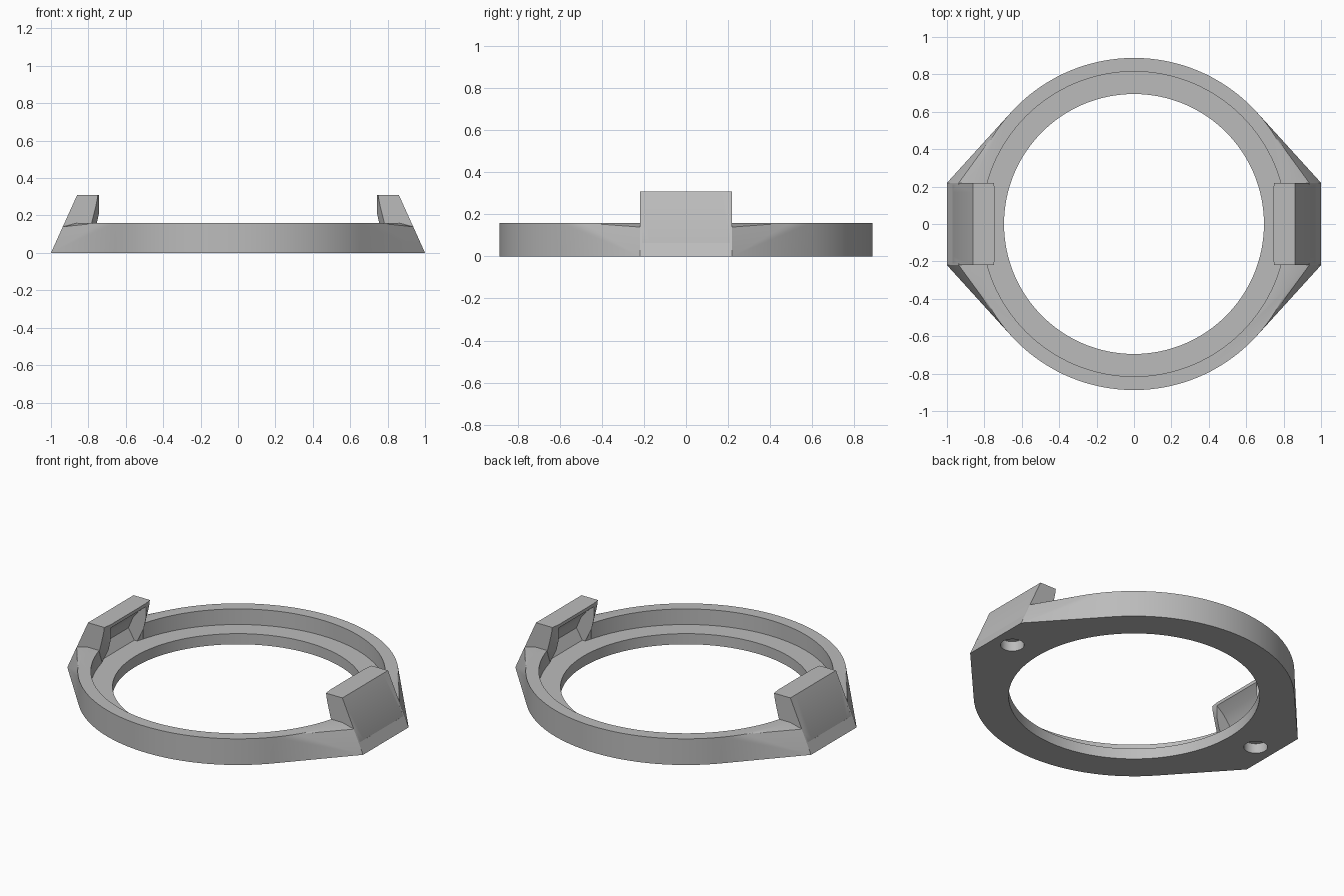
import bpy, bmesh, math

if "Cube" in bpy.data.objects:
    bpy.data.objects.remove(bpy.data.objects["Cube"], do_unlink=True)

grey = bpy.data.materials.new("plain grey")
grey.use_nodes = True
COLOUR = (0.5, 0.5, 0.5, 1)
grey.diffuse_color = COLOUR
grey.node_tree.nodes["Principled BSDF"].inputs["Base Color"].default_value = COLOUR

HEIGHT, SHELF, HALF = 0.16, 0.065, 0.22


def finish(name, bm):
    bmesh.ops.recalc_face_normals(bm, faces=bm.faces[:])
    mesh = bpy.data.meshes.new(name)
    bm.to_mesh(mesh)
    bm.free()
    mesh.materials.append(grey)
    obj = bpy.data.objects.new(name, mesh)
    bpy.context.collection.objects.link(obj)
    return obj


def cylinder(name, radius, z0, z1, x=0, sides=128):
    bm = bmesh.new()
    bmesh.ops.create_cone(bm, cap_ends=True, segments=sides, radius1=radius,
                          radius2=radius, depth=z1 - z0)
    bmesh.ops.translate(bm, verts=bm.verts[:], vec=(x, 0, (z0 + z1) / 2))
    return finish(name, bm)


def combine(target, tool, operation):
    mod = target.modifiers.new(operation.lower(), 'BOOLEAN')
    mod.operation = operation
    mod.solver = 'EXACT'
    mod.object = tool
    bpy.context.view_layer.objects.active = target
    bpy.ops.object.modifier_apply(modifier=mod.name)
    bpy.data.objects.remove(tool, do_unlink=True)


# Ring body: hull of a disc and the two side wedges
bm = bmesh.new()
bmesh.ops.create_cone(bm, cap_ends=True, segments=128, radius1=0.888,
                      radius2=0.888, depth=HEIGHT)
bmesh.ops.translate(bm, verts=bm.verts[:], vec=(0, 0, HEIGHT / 2))
bmesh.ops.delete(bm, geom=bm.faces[:], context='FACES_ONLY')
for sx in (-1, 1):
    for sy in (-1, 1):
        for x, z in ((1, 0), (0.937, 0.14)):
            bm.verts.new((sx * x, sy * HALF, z))
bmesh.ops.convex_hull(bm, input=bm.verts[:])
bmesh.ops.dissolve_limit(bm, angle_limit=0.001, verts=bm.verts[:], edges=bm.edges[:])
ring = finish("clip_ring", bm)

# Through bore and wider upper seat
combine(ring, cylinder("bore", 0.695, -0.1, 0.5), 'DIFFERENCE')
combine(ring, cylinder("seat", 0.815, SHELF, 0.5), 'DIFFERENCE')

# Clip cross-sections: shared outer slope, different inner edges
OUTER = [(0.84, 0.03), (0.95, 0.03), (0.9706, SHELF), (0.86, 0.31)]
END = [(0.75, 0.31), (0.752, 0.29), (0.76, 0.25), (0.77, 0.21), (0.785, 0.15), (0.785, SHELF)]
POST = [(0.742, 0.31), (0.742, 0.29), (0.742, 0.25), (0.742, 0.217), (0.757, 0.15), (0.80, SHELF)]
POCKET = [(0.742, 0.31), (0.742, 0.29), (0.79, 0.25), (0.83, 0.20), (0.86, 0.13), (0.82, SHELF)]
SECTIONS = [(-HALF, END), (-0.17, POST), (-0.17, POCKET),
            (0.17, POCKET), (0.17, POST), (HALF, END)]


def make_clip(side):
    bm = bmesh.new()
    loops = [[bm.verts.new((side * x, y, z)) for x, z in OUTER + inner]
             for y, inner in SECTIONS]
    n = len(loops[0])
    for a, b in zip(loops, loops[1:]):
        for i in range(n):
            j = (i + 1) % n
            bm.faces.new((a[i], a[j], b[j], b[i]))
    bm.faces.new(loops[0])
    bm.faces.new(loops[-1])
    bmesh.ops.remove_doubles(bm, verts=bm.verts[:], dist=0.0001)
    bmesh.ops.triangulate(bm, faces=bm.faces[:])
    return finish("clip", bm)


for side in (-1, 1):
    # Clear the space for the clip, then join it on
    bm = bmesh.new()
    bmesh.ops.create_cube(bm, size=1)
    bmesh.ops.scale(bm, verts=bm.verts[:], vec=(0.4, 2 * HALF - 0.02, 0.4))
    bmesh.ops.translate(bm, verts=bm.verts[:], vec=(side * 0.92, 0, SHELF + 0.2))
    combine(ring, finish("clearance", bm), 'DIFFERENCE')
    combine(ring, make_clip(side), 'UNION')
    # Blind hole in the underside
    combine(ring, cylinder("blind_hole", 0.066, -0.1, 0.06, side * 0.88, 32), 'DIFFERENCE')

bpy.ops.object.select_all(action='DESELECT')
ring.select_set(True)
bpy.context.view_layer.objects.active = ring
bpy.ops.object.shade_smooth_by_angle(angle=math.radians(25))
